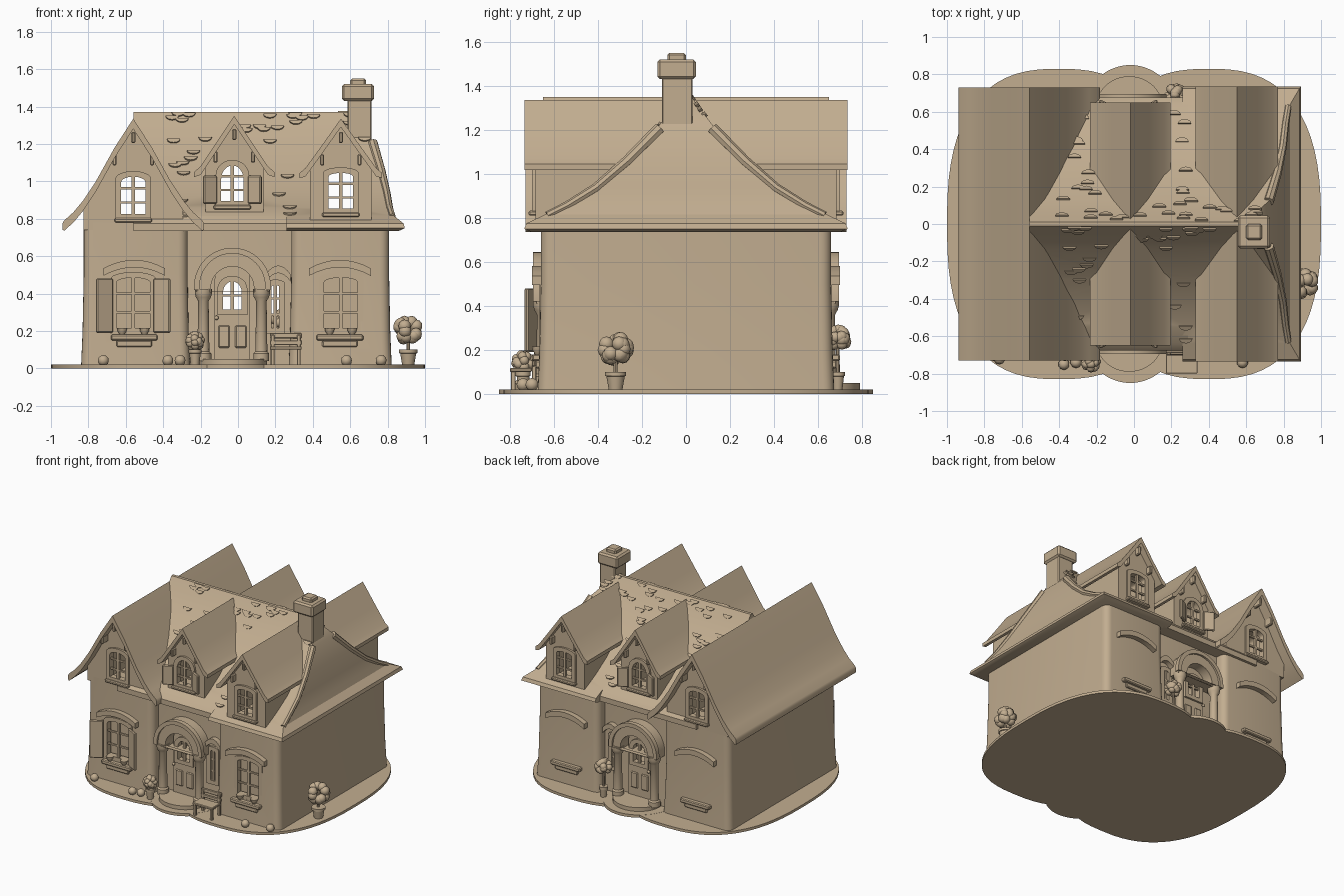
import bpy, bmesh, math, random
from mathutils import Vector, Matrix

random.seed(4)
if "Cube" in bpy.data.objects:
    bpy.data.objects.remove(bpy.data.objects["Cube"])

clay = bpy.data.materials.new("warm_clay")
clay.use_nodes = True
clay.diffuse_color = (0.54, 0.42, 0.28, 1)
clay.node_tree.nodes["Principled BSDF"].inputs["Base Color"].default_value = clay.diffuse_color
parts = []


def finish(name, bm):
    bmesh.ops.recalc_face_normals(bm, faces=bm.faces)
    me = bpy.data.meshes.new(name)
    bm.to_mesh(me)
    bm.free()
    me.materials.append(clay)
    ob = bpy.data.objects.new(name, me)
    bpy.context.collection.objects.link(ob)
    parts.append(ob)
    return ob


def add_loft(bm, rings):
    """Closed solid through rings with equal point counts."""
    loops = [[bm.verts.new(p) for p in r] for r in rings]
    n = len(loops[0])
    for a, b in zip(loops, loops[1:]):
        for i in range(n):
            bm.faces.new((a[i], a[(i + 1) % n], b[(i + 1) % n], b[i]))
    bm.faces.new(loops[0])
    bm.faces.new(loops[-1])


def loft(name, rings):
    bm = bmesh.new()
    add_loft(bm, rings)
    return finish(name, bm)


def prism(name, pts, y0, y1):
    return loft(name, [[(x, y, z) for x, z in pts] for y in (y0, y1)])


def box(name, x0, x1, y0, y1, z0, z1, bevel=0.006):
    ob = prism(name, [(x0, z0), (x1, z0), (x1, z1), (x0, z1)], y0, y1)
    bm = bmesh.new()
    bm.from_mesh(ob.data)
    if bevel:
        bmesh.ops.bevel(bm, geom=bm.edges[:], offset=bevel, segments=1, affect='EDGES')
    bm.to_mesh(ob.data)
    bm.free()
    return ob


def outline(cx, w, z0, z1, rise, n=12):
    """Window outline with a curved head."""
    h = w / 2
    head = [(cx + h * math.cos(math.pi * i / n), z1 - rise + rise * math.sin(math.pi * i / n))
            for i in range(n + 1)]
    return [(cx - h, z0), (cx + h, z0)] + head


def ring(name, outer, inner, y0, y1):
    bm = bmesh.new()
    loops = [[bm.verts.new((x, y, z)) for x, z in p]
             for p, y in ((outer, y0), (outer, y1), (inner, y1), (inner, y0))]
    n = len(outer)
    for k in range(4):
        a, b = loops[k], loops[(k + 1) % 4]
        for i in range(n):
            bm.faces.new((a[i], a[(i + 1) % n], b[(i + 1) % n], b[i]))
    return finish(name, bm)


def window(name, cx, w, z0, z1, rise, y, s, bars=2):
    """Frame with mullion and glazing bars on wall plane y, facing s."""
    ring(name + "_frame", outline(cx, w + .03, z0 - .015, z1 + .015, rise + .01),
         outline(cx, w - .03, z0 + .015, z1 - .015, rise), y - s * .03, y + s * .015)
    box(name + "_mullion", cx - .009, cx + .009, y - .01, y + .01, z0, z1 - .005, 0)
    for i in range(bars):
        z = z0 + (z1 - z0) * (i + 1) / (bars + 1)
        box(name + "_bar", cx - w / 2, cx + w / 2, y - .007, y + .007, z - .006, z + .006, 0)


def lintel(cx, w, z, y, s):
    """Curved stone hood over an opening."""
    up = [(cx + w * t / 8, z + .04 - .045 * (t / 4) ** 2 + .03) for t in range(-4, 5)]
    lo = [(x, zz - .04) for x, zz in reversed(up)]
    prism("window_lintel", up + lo, y - s * .02, y + s * .04)


def shutter(hx, side, z0, z1, w, y, s, turn):
    ob = box("shutter", 0, side * w, -.01, .01, z0, z1)
    ob.data.transform(Matrix.Translation((hx, y + s * .02, 0)) @ Matrix.Rotation(s * side * turn, 4, 'Z'))


def rounded(x0, x1, y0, y1, z, r, n=5):
    pts = []
    for k, (cx, cy) in enumerate([(x1 - r, y1 - r), (x0 + r, y1 - r), (x0 + r, y0 + r), (x1 - r, y0 + r)]):
        for i in range(n + 1):
            a = math.pi / 2 * (k + i / n)
            pts.append((cx + r * math.cos(a), cy + r * math.sin(a), z))
    return pts


def disc(name, cx, cy, rx, ry, z0, z1, power=2.0, n=64):
    def c(v):
        return math.copysign(abs(v) ** (2 / power), v)
    return loft(name, [[(cx + rx * c(math.cos(math.tau * i / n)), cy + ry * c(math.sin(math.tau * i / n)), z)
                        for i in range(n)] for z in (z0, z1)])


def turned(name, x, y, profile, n=14):
    return loft(name, [[(x + r * math.cos(math.tau * i / n), y + r * math.sin(math.tau * i / n), z)
                        for i in range(n)] for r, z in profile])


def foliage(name, x, y, z, r, count, lump):
    bm = bmesh.new()
    for i in range(count):
        d = Vector((random.gauss(0, 1), random.gauss(0, 1), random.gauss(0, .8))).normalized() * (r - lump)
        bmesh.ops.create_icosphere(bm, subdivisions=2, radius=lump,
                                   matrix=Matrix.Translation(Vector((x, y, z)) + d))
    return finish(name, bm)


# Ground plate
for side in (-1, 1):
    disc("ground_plate", side * .4, 0, .6, .83, 0, .02, 2.6)
    disc("ground_lobe", -.02, side * .55, .27, .3, 0, .021)
    disc("door_step", -.025, side * .62, .18, .17, .01, .05)

# Walls: two outer bays and a recessed middle
walls = []
for name, xa, xb, half in (("left_bay", -.825, -.27, .655), ("right_bay", .285, .808, .66),
                           ("middle_wall", -.4, .4, .58)):
    walls.append(loft(name, [rounded(xa - f, xb + f, -half - f, half + f, z, .05)
                             for z, f in ((.01, .014), (.2, .006), (.5, 0), (.78, 0))]))

# Main hipped roof: (half depth, right end, height)
hip = [(.70, .86, .735), (.735, .892, .75), (.725, .885, .775), (.64, .835, .815), (.55, .82, .86),
       (.42, .805, .94), (.28, .775, 1.06), (.13, .73, 1.21), (.06, .65, 1.30), (.012, .56, 1.37)]


def slab(x0, x1, d, z):
    return [(x0, -d, z), (x1, -d, z), (x1, d, z), (x0, d, z)]


walls.append(loft("main_roof", [slab(-.56, .29, min(d, .675), z) for d, x, z in hip]))
walls.append(loft("hip_roof", [slab(.26, x, d, z) for d, x, z in hip]))
for s in (-1, 1):
    cu = bpy.data.curves.new("hip_roll", 'CURVE')
    cu.dimensions, cu.bevel_depth, cu.bevel_resolution, cu.use_fill_caps = '3D', .026, 2, True
    sp = cu.splines.new('POLY')
    path = hip[3:8]
    sp.points.add(len(path) - 1)
    for p, (d, x, z) in zip(sp.points, path):
        p.co = (x - .01, s * (d - .01), z - .004, 1)
        p.radius = .7 + (z - .8) * .9
    cu.materials.append(clay)
    roll = bpy.data.objects.new("hip_roll", cu)
    bpy.context.collection.objects.link(roll)
    bpy.ops.object.select_all(action='DESELECT')
    roll.select_set(True)
    bpy.context.view_layer.objects.active = roll
    bpy.ops.object.convert(target='MESH')
    parts.append(bpy.context.object)


# Gabled roofs running front to back, with their walls
def gable(name, cx, top, half_y, wall_y, wall_w, wall_z, thick):
    upper = [(cx - dx, z) for dx, z in reversed(top)] + [(cx + dx, z) for dx, z in top[1:]]
    lower = [(x, z - thick * (.6 if i in (0, len(upper) - 1) else 1)) for i, (x, z) in enumerate(upper)]
    prism(name + "_roof", upper + lower[::-1], -half_y, half_y)
    apex, (ex, ez) = top[0][1], top[-1]
    edge = apex - (apex - top[1][1]) / top[1][0] * wall_w - thick * .6
    walls.append(prism(name + "_wall", [(cx - wall_w, wall_z), (cx + wall_w, wall_z), (cx + wall_w, edge),
                                        (cx, apex - thick * .6), (cx - wall_w, edge)], -wall_y, wall_y))
    for s in (-1, 1):
        ya, yb = sorted((s * (wall_y - .02), s * (half_y - .01)))
        for dx, z in ((-.1, apex - .22), (0, apex - .1), (.1, apex - .22)):
            box(name + "_bracket", cx + dx - .011, cx + dx + .011, ya, yb, z - .03, z + .03)


gable("wing", -.56, [(0, 1.335), (.1, 1.18), (.2, 1.0), (.27, .895), (.32, .835), (.37, .79), (.378, .775)],
      .73, .655, .265, .74, .055)
gable("right_dormer", .55, [(0, 1.335), (.11, 1.18), (.19, 1.07), (.22, 1.045)], .735, .685, .165, .77, .045)
gable("middle_dormer", -.02, [(0, 1.35), (.1, 1.2), (.18, 1.08), (.215, 1.05)], .65, .6, .155, .77, .045)

# Scattered shingles on the main slopes
bm = bmesh.new()
for s in (-1, 1):
    for (d0, xe0, z0), (d1, xe1, z1) in zip(hip[3:-1], hip[4:]):
        for k in range(14):
            t, x = random.random(), random.uniform(-.4, .68)
            d, z = d0 + (d1 - d0) * t, z0 + (z1 - z0) * t
            if any(abs(x - c) < .23 and z < 1.36 - 1.35 * abs(x - c) for c in (-.56, -.02, .55)):
                continue
            slope = Vector((0, s * (d0 - d1), z0 - z1)).normalized()
            out = Vector((0, s * abs(slope.z), abs(slope.y)))
            base = Vector((x, s * d, z))
            arc = [base + Vector((.035 * math.cos(a), 0, 0)) + slope * .025 * math.sin(a)
                   for a in (math.pi * i / 6 for i in range(7))]
            add_loft(bm, [[p - out * .01 for p in arc], [p + out * .009 for p in arc]])
finish("roof_shingles", bm)

# Chimney
box("chimney_shaft", .585, .715, -.11, .03, 1.1, 1.44)
box("chimney_cap", .555, .727, -.13, .045, 1.43, 1.52, .012)
box("chimney_pot", .6, .685, -.085, .0, 1.51, 1.55, .01)

# Doors with arched stone surrounds, both sides
doors = []
for s in (-1, 1):
    doors.append(prism("door", outline(-.03, .19, .05, .57, .095), s * .56, s * .605))
    ring("door_arch", outline(-.03, .39, .41, .635, .195, 20), outline(-.03, .23, .409, .545, .115, 20),
         s * .56, s * .68)
    ring("arch_moulding", outline(-.03, .41, .42, .645, .205, 20), outline(-.03, .35, .42, .615, .175, 20),
         s * .66, s * .695)
    for x in (-.185, .125):
        turned("column", x, s * .65, [(.042, .04), (.042, .08), (.032, .09), (.028, .36), (.04, .38),
                                      (.046, .4), (.046, .425)])
    for x in (-.075, .015):
        box("door_panel", x - .03, x + .03, s * .606 - .008, s * .606 + .008, .11, .23)
    foliage("door_knob", -.115, s * .62, .27, .012, 1, .012)
    window("door_window", -.03, .13, .3, .48, .06, s * .605, s, 1)

# Openings cut through the walls
cuts = bmesh.new()
for args, ya in (((-.56, .16, .81, 1.04, .03), 1), ((.55, .16, .84, 1.06, .02), 1), ((-.03, .15, .88, 1.1, .075), 1),
                 ((-.03, .12, .3, .475, .055), 1), ((.2, .07, .2, .46, .01), 1),
                 ((-.56, .21, .2, .5, .025), -.6), ((.55, .21, .19, .5, .025), -.6)):
    add_loft(cuts, [[(x, y, z) for x, z in outline(*args)] for y in (-1, ya)])
cutter = finish("opening_cutter", cuts)
cutter.hide_render = True
for ob in walls + doors:
    mod = ob.modifiers.new("openings", 'BOOLEAN')
    mod.operation, mod.solver, mod.object = 'DIFFERENCE', 'EXACT', cutter
    bpy.context.view_layer.objects.active = ob
    bpy.ops.object.modifier_apply(modifier=mod.name)
parts.remove(cutter)
bpy.data.objects.remove(cutter)

# Windows, hoods, sills and shutters
for s in (-1, 1):
    window("wing_window", -.56, .16, .81, 1.04, .03, s * .655, s)
    window("right_dormer_window", .55, .16, .84, 1.06, .02, s * .685, s)
    window("arched_window", -.03, .15, .88, 1.1, .075, s * .6, s)
    window("side_window", .2, .07, .2, .46, .01, s * .58, s, 2)
    lintel(.215, .13, .48, s * .58, s)
    for cx, y in ((-.555, .655), (.545, .66)):
        lintel(cx, .33, .51, s * y, s)
        box("window_sill", cx - .125, cx + .125, s * y - .04, s * y + .04, .15, .18)
        box("sill_corbel", cx - .095, cx + .095, s * y - .025, s * y + .025, .115, .15)
    for cx, y, z in ((-.56, .655, .795), (.55, .685, .825), (-.03, .6, .865)):
        box("upper_sill", cx - .1, cx + .1, s * y - .03, s * y + .03, z - .015, z + .008)
    for side in (-1, 1):
        shutter(-.03 + side * .085, side, .88, 1.03, .08, s * .6, s, .5)
for side in (-1, 1):
    shutter(-.56 + side * .11, side, .19, .48, .1, -.66, -1, .5)
for cx in (-.56, .55):
    window("lower_window", cx, .21, .2, .5, .025, -.65, -1)
    for dx in (-.06, .06):
        turned("sill_bowl", cx + dx, -.675, [(.012, .18), (.024, .2), (.026, .215)], 10)

# Garden bench
for z0, z1, y0, y1 in ((.1, .118, -.8, -.7), (.125, .15, -.7, -.685), (.16, .19, -.69, -.675)):
    box("bench_slat", .17, .34, y0, y1, z0, z1, .004)
for x in (.185, .325):
    for y, top in ((-.785, .105), (-.69, .18)):
        box("bench_leg", x - .01, x + .01, y - .01, y + .01, .015, top, .003)

# Potted plants and stones
for name, x, y, z, r, w in (("round_tree", .91, -.32, .205, .085, .045), ("door_plant", -.23, -.74, .145, .055, .032),
                            ("rear_plant", .22, .69, .25, .065, .03)):
    turned(name + "_pot", x, y, [(w * .7, .015), (w * .95, .08), (w * 1.1, .082), (w * 1.1, .1), (w * .8, .1)])
    turned(name + "_stem", x, y, [(.009, .09), (.008, z)], 8)
    foliage(name + "_leaves", x, y, z, r, 26, r * .4)
for x, y in ((-.72, -.72), (-.375, -.75), (-.31, -.74), (.58, -.74), (.765, -.7)):
    foliage("garden_stone", x, y, .042, .03, 1, .03)

# Soft shading with crisp edges
bpy.ops.object.select_all(action='DESELECT')
for ob in parts:
    ob.select_set(True)
bpy.context.view_layer.objects.active = parts[0]
bpy.ops.object.shade_smooth_by_angle(angle=math.radians(32))
